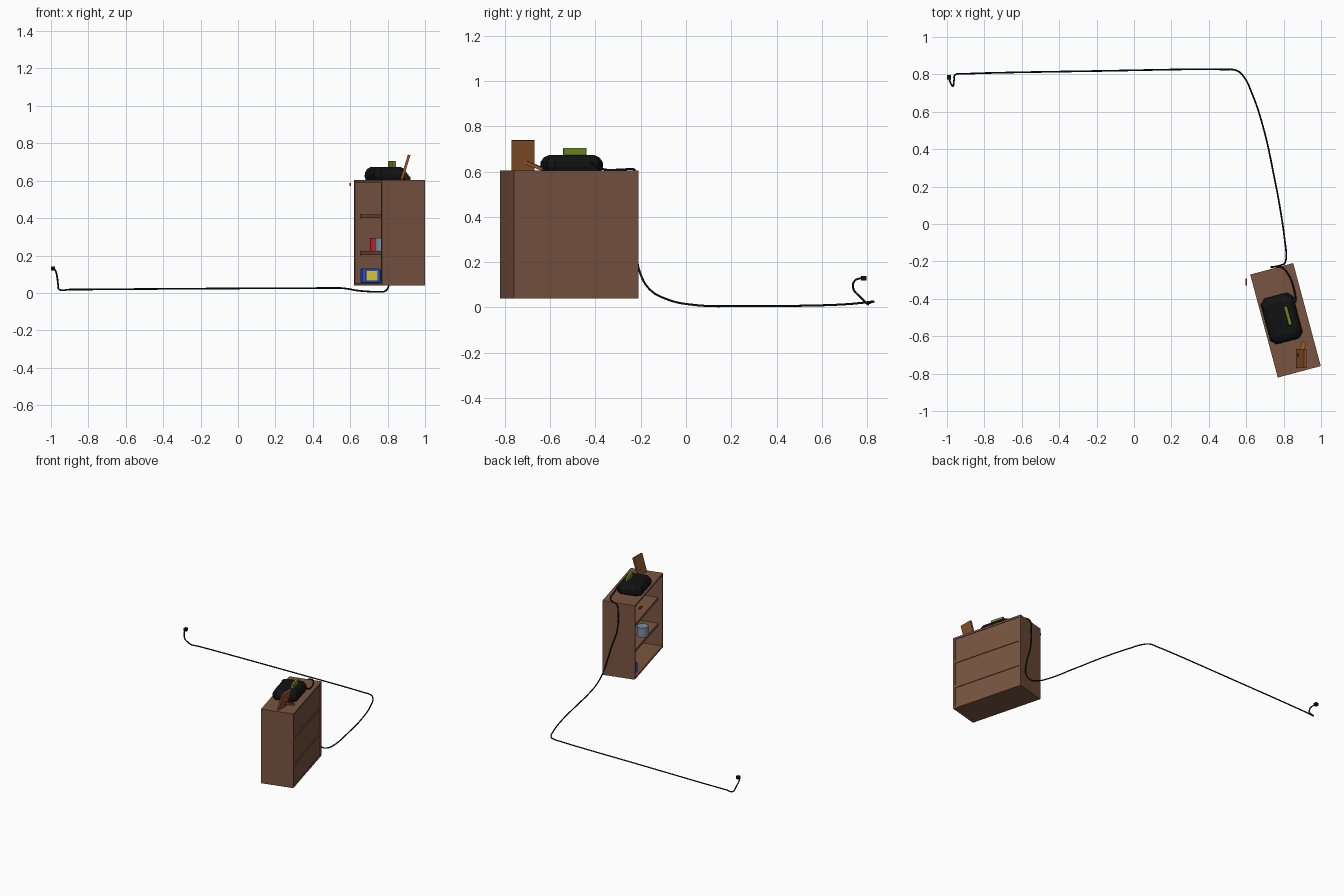
import bpy, bmesh, math
from mathutils import Matrix, Vector

if "Cube" in bpy.data.objects:
    bpy.data.objects.remove(bpy.data.objects["Cube"])

def mat(name, rgb):
    m = bpy.data.materials.new(name)
    m.diffuse_color = (*rgb, 1)
    m.use_nodes = True
    m.node_tree.nodes["Principled BSDF"].inputs["Base Color"].default_value = m.diffuse_color
    return m

WOOD = mat("brown wood", (0.19, 0.09, 0.052))
FRAME = mat("orange wood", (0.27, 0.09, 0.025))
BLACK = mat("black", (0.006, 0.006, 0.007))
GREEN = mat("olive green", (0.16, 0.26, 0.015))
BLUE = mat("blue", (0.02, 0.08, 0.7))
YELLOW = mat("yellow", (0.8, 0.62, 0.04))
RED = mat("red", (0.6, 0.01, 0.03))
GREY = mat("blue grey", (0.2, 0.27, 0.38))

# Cabinet frame: local -x is the open front, local y is the long side
CAB = Matrix.Translation((0.81, -0.515, 0)) @ Matrix.Rotation(math.radians(15), 4, 'Z')

def finish(name, bm, m, M=Matrix()):
    bmesh.ops.recalc_face_normals(bm, faces=bm.faces[:])
    me = bpy.data.meshes.new(name)
    bm.to_mesh(me)
    bm.free()
    me.materials.append(m)
    o = bpy.data.objects.new(name, me)
    o.matrix_world = M
    bpy.context.collection.objects.link(o)
    return o

def box(name, c, s, m, M=CAB, bevel=0):
    bm = bmesh.new()
    bmesh.ops.create_cube(bm, size=1, matrix=Matrix.Translation(c) @ Matrix.Diagonal((*s, 1)))
    if bevel:
        bmesh.ops.bevel(bm, geom=bm.edges[:], offset=bevel, segments=2, affect='EDGES', profile=0.5)
    return finish(name, bm, m, M)

def loft(name, rings, m, M):
    """Stack rings of points and cap both ends."""
    bm = bmesh.new()
    rows = [[bm.verts.new(p) for p in r] for r in rings]
    n = len(rows[0])
    for a, b in zip(rows, rows[1:]):
        for i in range(n):
            bm.faces.new((a[i], a[(i + 1) % n], b[(i + 1) % n], b[i]))
    bm.faces.new(rows[0])
    bm.faces.new(rows[-1])
    return finish(name, bm, m, M)

def can(name, x, y, z, r, h, m):
    bm = bmesh.new()
    bmesh.ops.create_cone(bm, cap_ends=True, segments=20, radius1=r, radius2=r, depth=h,
                          matrix=Matrix.Translation((x, y, z + h / 2)))
    o = finish(name, bm, m)
    for p in o.data.polygons:
        p.use_smooth = len(p.vertices) == 4
    return o

# Cabinet
D, L, Z0, Z1, T = 0.238, 0.57, 0.04, 0.605, 0.014
H, ZM = Z1 - Z0, (Z0 + Z1) / 2
for side, s in (("north", 1), ("south", -1)):
    box(f"cabinet_{side}_panel", (0, s * (L - T) / 2, ZM), (D, T, H), WOOD)
inner = L - 2 * T
box("cabinet_top", (0, 0, Z1 - T / 2), (D, inner, T), WOOD)
box("cabinet_bottom", (0, 0, Z0 + T / 2), (D, inner, T), WOOD)
box("cabinet_back", (D / 2 - 0.01, 0, ZM), (0.01, inner, H - 2 * T), WOOD)
for i, z in enumerate((0.213, 0.41)):
    box(f"shelf_{i + 1}", (0.015, 0, z), (D - 0.03, inner, 0.02), WOOD)

# Things on the shelves
box("blue_box", (-0.05, 0.205, 0.092), (0.104, 0.05, 0.076), BLUE, bevel=0.008)
box("box_label", (-0.05, 0.179, 0.092), (0.062, 0.004, 0.05), YELLOW, bevel=0.0015)
can("red_can", 0.735, -0.305, 0.223, 0.028, 0.07, RED)
can("grey_can", 0.772, -0.58, 0.223, 0.04, 0.07, GREY)
box("red_tag", (0.6, -0.31, 0.58), (0.008, 0.035, 0.016), RED, Matrix())

# Device on top: chamfered stack
def ring(k, z, hx=0.09, hy=0.127, c=0.028):
    pts = [(hx, -hy + c), (hx, hy - c), (hx - c, hy), (-hx + c, hy),
           (-hx, hy - c), (-hx, -hy + c), (-hx + c, -hy), (hx - c, -hy)]
    return [(x * k, y * k, z) for x, y in pts]

dev = CAB @ Matrix.Translation((-0.017, 0.015, 0))
loft("device_body", [ring(0.95, 0.605), ring(1, 0.62), ring(0.99, 0.642),
                     ring(0.88, 0.663), ring(0.7, 0.674)], BLACK, dev)
box("green_display", (0.036, 0.005, 0.685), (0.02, 0.106, 0.04), GREEN, dev, bevel=0.006)

# Leaning frame and its foot
lean = Matrix.Translation((0.875, -0.72, 0.607)) @ Matrix.Rotation(math.radians(17), 4, 'Y')
box("photo_frame", (0, 0, 0.068), (0.014, 0.102, 0.138), FRAME, lean)
a, b = Vector((0.885, -0.71, 0.642)), Vector((0.91, -0.632, 0.61))
q = (b - a).to_track_quat('Y', 'Z').to_matrix().to_4x4()
box("frame_foot", (0, 0, 0), (0.025, (b - a).length, 0.014), FRAME,
    Matrix.Translation((a + b) / 2) @ q)

# Power cable: over the cabinet edge, along the floor, up to the plug
path = [(0.865, -0.42, 0.64), (0.86, -0.37, 0.612), (0.825, -0.27, 0.61), (0.79, -0.232, 0.61),
        (0.745, -0.228, 0.597), (0.735, -0.232, 0.54), (0.742, -0.23, 0.4), (0.785, -0.22, 0.26),
        (0.808, -0.205, 0.16), (0.814, -0.16, 0.08), (0.805, -0.08, 0.035), (0.79, 0.03, 0.012),
        (0.75, 0.25, 0.006), (0.69, 0.52, 0.008), (0.63, 0.7, 0.014), (0.585, 0.79, 0.022),
        (0.55, 0.82, 0.026), (0.48, 0.826, 0.026), (-0.2, 0.818, 0.023), (-0.9, 0.803, 0.018),
        (-0.955, 0.798, 0.018), (-0.962, 0.77, 0.045), (-0.967, 0.738, 0.085),
        (-0.974, 0.742, 0.115), (-0.985, 0.765, 0.128), (-0.99, 0.785, 0.13)]
cu = bpy.data.curves.new("power_cable", 'CURVE')
cu.dimensions = '3D'
cu.bevel_depth = 0.0045
cu.bevel_resolution = 2
cu.use_fill_caps = True
cu.materials.append(BLACK)
sp = cu.splines.new('BEZIER')
sp.bezier_points.add(len(path) - 1)
for bp, p in zip(sp.bezier_points, path):
    bp.co = p
    bp.handle_left_type = bp.handle_right_type = 'AUTO'
sp.resolution_u = 8
bpy.context.collection.objects.link(bpy.data.objects.new("power_cable", cu))
box("plug", (-0.989, 0.785, 0.13), (0.022, 0.024, 0.02), BLACK, Matrix())
